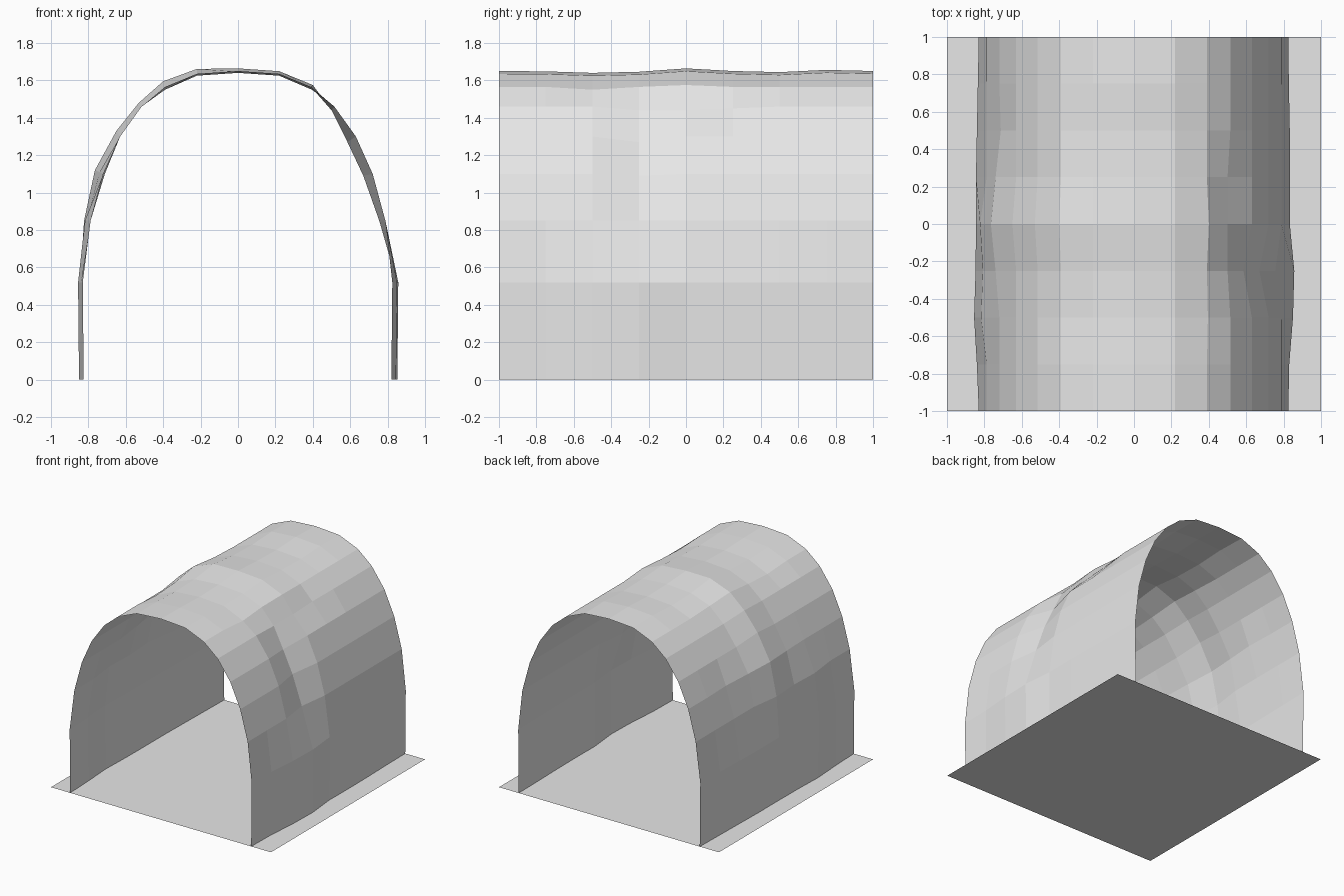
import bpy, bmesh

if "Cube" in bpy.data.objects:
    bpy.data.objects.remove(bpy.data.objects["Cube"])

grey = bpy.data.materials.new("light grey")
grey.diffuse_color = (0.8, 0.8, 0.8, 1)
grey.use_nodes = True
grey.node_tree.nodes["Principled BSDF"].inputs["Base Color"].default_value = grey.diffuse_color


def finish(bm, name):
    mesh = bpy.data.meshes.new(name)
    bm.to_mesh(mesh)
    bm.free()
    mesh.materials.append(grey)
    obj = bpy.data.objects.new(name, mesh)
    bpy.context.collection.objects.link(obj)
    return obj


# Floor: flat square sheet
bm = bmesh.new()
bmesh.ops.create_grid(bm, x_segments=1, y_segments=1, size=1)
finish(bm, "floor")

# Arch profile: right half from the ground to the crown, mirrored to the left
half = [(0.82, 0), (0.825, 0.52), (0.788, 0.85), (0.72, 1.1), (0.63, 1.3),
        (0.515, 1.46), (0.39, 1.565), (0.22, 1.635)]
profile = half + [(0, 1.65)] + [(-x, z) for x, z in reversed(half)]

# Small dents and bulges: (station along y, profile point) -> (dx, dz)
wall_right = [0, .005, .025, .032, .008, .01, .008, .003, 0]
wall_left = [-.005, -.015, -.03, -.022, -.02, -.02, -.015, -.01, -.005]
crown = [0, -.002, -.01, -.004, .014, 0, -.006, .006, 0]
dents = {
    (3, 2): (-.033, 0), (3, 3): (-.05, -.01), (3, 4): (-.045, -.03),
    (3, 5): (-.015, -.02), (2, 4): (.0, .0), (4, 5): (-.015, -.02),
    (4, 6): (.01, .01), (5, 5): (-.015, -.01), (2, 6): (.005, -.015),
    (4, 14): (.0, 0), (4, 13): (-.045, .02), (4, 12): (-.02, .03),
    (4, 11): (-.015, .02), (4, 10): (-.01, .03), (4, 9): (0, .012),
    (3, 13): (-.02, .01), (5, 13): (-.02, .01), (6, 13): (.008, 0),
    (2, 14): (-.03, 0), (4, 14): (-.035, 0), (3, 14): (-.02, 0),
    (2, 10): (0, -.015), (5, 10): (0, .01),
}

# Canopy: open sheet lofted through nine stations
bm = bmesh.new()
rows = []
for j in range(9):
    row = []
    for i, (x, z) in enumerate(profile):
        dx, dz = dents.get((j, i), (0, 0))
        if i < 2:
            dx += wall_right[j]
        if i > 14:
            dx += wall_left[j]
        if 7 <= i <= 9:
            dz += crown[j]
        row.append(bm.verts.new((x + dx, -1 + 0.25 * j, z + dz)))
    rows.append(row)
for a, b in zip(rows, rows[1:]):
    for i in range(len(profile) - 1):
        bm.faces.new((a[i], b[i], b[i + 1], a[i + 1]))
finish(bm, "arched_canopy")
